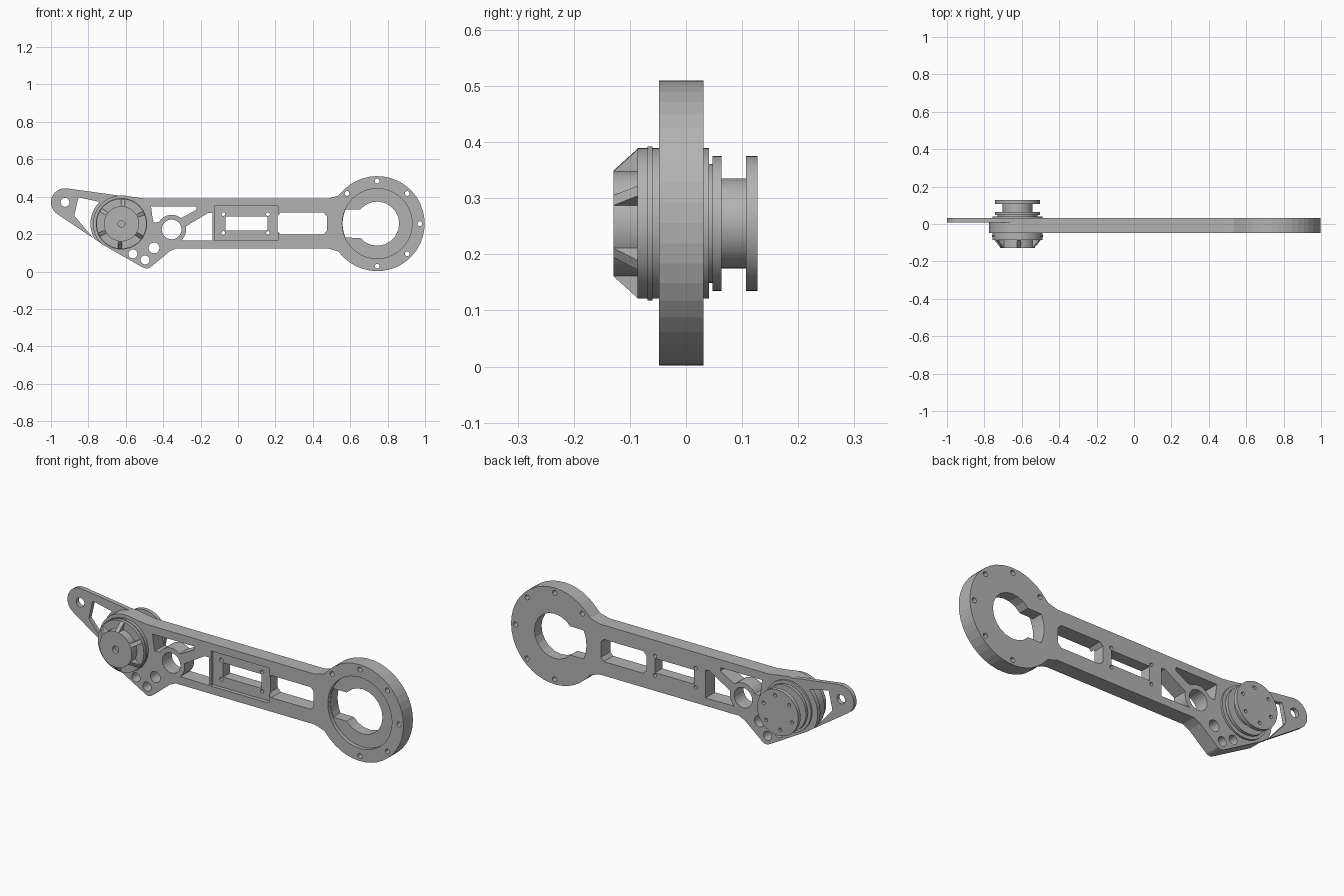
import bpy, bmesh
from math import cos, sin, radians, pi

if "Cube" in bpy.data.objects:
    bpy.data.objects.remove(bpy.data.objects["Cube"])

grey = bpy.data.materials.new("machined_grey")
grey.use_nodes = True
GREY = (0.45, 0.45, 0.45, 1)
grey.diffuse_color = GREY
grey.node_tree.nodes["Principled BSDF"].inputs["Base Color"].default_value = GREY

FRONT, BACK = -0.048, 0.031      # faces of the thick arm
STEP = 0.008                     # front of the thin tail
HUB = (-0.623, 0.255)
RING = (0.744, 0.256)
EYE = (-0.355, 0.225)
TIP = (-0.925, 0.37)


def arc(c, r, a, b, n):
    """Points on an arc in the xz plane, from angle a to b in degrees."""
    angles = [radians(a + (b - a) * i / n) for i in range(n + 1)]
    return [(c[0] + r * cos(t), c[1] + r * sin(t)) for t in angles]


def circle(c, r, n=20):
    return arc(c, r, 0, 360, n)[:-1]


def rect(x0, x1, z0, z1, c=0.0):
    """Rectangle with corners cut by c."""
    if not c:
        return [(x0, z0), (x1, z0), (x1, z1), (x0, z1)]
    return [(x0 + c, z0), (x1 - c, z0), (x1, z0 + c), (x1, z1 - c),
            (x1 - c, z1), (x0 + c, z1), (x0, z1 - c), (x0, z0 + c)]


def finish(name, bm, angle):
    bmesh.ops.recalc_face_normals(bm, faces=bm.faces)
    mesh = bpy.data.meshes.new(name)
    bm.to_mesh(mesh)
    bm.free()
    mesh.materials.append(grey)
    obj = bpy.data.objects.new(name, mesh)
    bpy.context.collection.objects.link(obj)
    smooth(obj, angle)
    return obj


def smooth(obj, angle):
    bpy.ops.object.select_all(action='DESELECT')
    obj.select_set(True)
    bpy.context.view_layer.objects.active = obj
    bpy.ops.object.shade_smooth_by_angle(angle=radians(angle))


def prisms(name, outlines, y0, y1, angle=20):
    """Extrude each outline from y0 to y1 into one object."""
    bm = bmesh.new()
    for pts in outlines:
        a = [bm.verts.new((x, y0, z)) for x, z in pts]
        b = [bm.verts.new((x, y1, z)) for x, z in pts]
        bm.faces.new(a)
        bm.faces.new(b[::-1])
        for i in range(len(a)):
            j = (i + 1) % len(a)
            bm.faces.new((a[i], b[i], b[j], a[j]))
    return finish(name, bm, angle)


def lathe(name, profile, n=64):
    """Turn a (y, radius) profile about the hub axis, capped at both ends."""
    bm = bmesh.new()
    rings = [[bm.verts.new((x, y, z)) for x, z in circle(HUB, r, n)] for y, r in profile]
    for a, b in zip(rings, rings[1:]):
        for i in range(n):
            j = (i + 1) % n
            bm.faces.new((a[i], a[j], b[j], b[i]))
    bm.faces.new(rings[0])
    bm.faces.new(rings[-1])
    return finish(name, bm, 30)


def cut(obj, outlines, y0, y1, angle=20):
    cutter = prisms("cutter", outlines, y0, y1)
    cutter.hide_render = True
    mod = obj.modifiers.new("cut", 'BOOLEAN')
    mod.operation, mod.solver, mod.object = 'DIFFERENCE', 'EXACT', cutter
    bpy.ops.object.select_all(action='DESELECT')
    obj.select_set(True)
    bpy.context.view_layer.objects.active = obj
    bpy.ops.object.modifier_apply(modifier=mod.name)
    bpy.data.objects.remove(cutter)
    smooth(obj, angle)


# Main arm: ring end, straight beam, round boss and lower lug in one outline
outline = arc(RING, 0.254, -133, 133, 32)
outline += [(0.535, 0.405), (0.48, 0.39), (-0.5, 0.39)]
outline += arc(HUB, 0.152, 75, 225, 20)
outline += arc((-0.489, 0.053), 0.037, 237, 318, 6)
outline += [(-0.366, 0.107), (-0.33, 0.124), (0.48, 0.124), (0.535, 0.107)]
arm = prisms("main_arm", [outline], FRONT, BACK, 8)

# Shallow front recesses for the bearing and the mounting plate
cut(arm, [circle(RING, 0.187, 40), rect(-0.125, 0.214, 0.165, 0.35)],
    FRONT - 0.05, FRONT + 0.02, 8)

# Ring bore with a side notch
bore = arc(RING, 0.118, -140, 140, 16) + arc(RING, 0.185, 156, 204, 6)

# Windows and lightening holes
upper_window = [(-0.465, 0.348), (-0.222, 0.348), (-0.222, 0.33), (-0.297, 0.289)]
upper_window += arc(EYE, 0.078, 52, 150, 8) + [(-0.452, 0.262), (-0.459, 0.30)]
lower_window = [(-0.16, 0.313), (-0.136, 0.313), (-0.136, 0.165)]
lower_window += arc(EYE, 0.078, -48, 12, 6)
holes = [bore, upper_window[::-1], lower_window[::-1],
         rect(0.21, 0.475, 0.198, 0.315, 0.018),
         rect(-0.067, 0.158, 0.22, 0.295),
         circle(EYE, 0.053, 24),
         circle((-0.562, 0.094), 0.024), circle((-0.497, 0.062), 0.024),
         circle((-0.449, 0.126), 0.029)]
holes += [circle((x, z), 0.01, 12) for x in (-0.078, 0.16) for z in (0.206, 0.307)]
holes += [circle(arc(RING, 0.228, a, a, 1)[0], 0.013, 12) for a in range(-90, 136, 45)]
cut(arm, holes, FRONT - 0.05, BACK + 0.05, 8)

# Thin tail behind the hub
tail_outline = arc(TIP, 0.075, 83, 237, 14) + arc(HUB, 0.148, 234, 84, 20)
tail = prisms("thin_tail", [tail_outline], STEP, BACK)
tail_window = [(-0.855, 0.39), (-0.85, 0.396)] + arc(HUB, 0.166, 135, 213, 10)
tail_window += [(-0.87, 0.292), (-0.875, 0.30)]
cut(tail, [circle(TIP, 0.024), tail_window], STEP - 0.05, BACK + 0.05)

# Front motor housing with a centre socket
lathe("motor_housing", [
    (-0.109, 0.018), (-0.129, 0.018), (-0.129, 0.094), (-0.086, 0.094),
    (-0.086, 0.134), (-0.069, 0.134), (-0.069, 0.1375), (-0.06, 0.1375),
    (-0.06, 0.134), (-0.045, 0.134)])

# Sloped ribs around the housing
bm = bmesh.new()
for k in range(6):
    t = 2 * pi * k / 6 + radians(86)
    sides = []
    for w in (-0.01, 0.01):
        sides.append([bm.verts.new((HUB[0] + r * cos(t) - w * sin(t), y,
                                    HUB[1] + r * sin(t) + w * cos(t)))
                      for y, r in ((-0.129, 0.088), (-0.129, 0.094),
                                   (-0.086, 0.133), (-0.084, 0.088))])
    a, b = sides
    bm.faces.new(a)
    bm.faces.new(b[::-1])
    for i in range(4):
        j = (i + 1) % 4
        bm.faces.new((a[i], b[i], b[j], a[j]))
finish("housing_ribs", bm, 20)

# Rear spool with stepped collar and drilled end flange
spool = lathe("rear_spool", [
    (0.025, 0.134), (0.041, 0.134), (0.041, 0.106), (0.047, 0.106),
    (0.047, 0.12), (0.063, 0.12), (0.063, 0.08), (0.107, 0.08),
    (0.107, 0.12), (0.127, 0.12)])
cut(spool, [circle(arc(HUB, 0.088, a, a, 1)[0], 0.009, 12) for a in range(20, 380, 60)],
    0.112, 0.15, 30)
